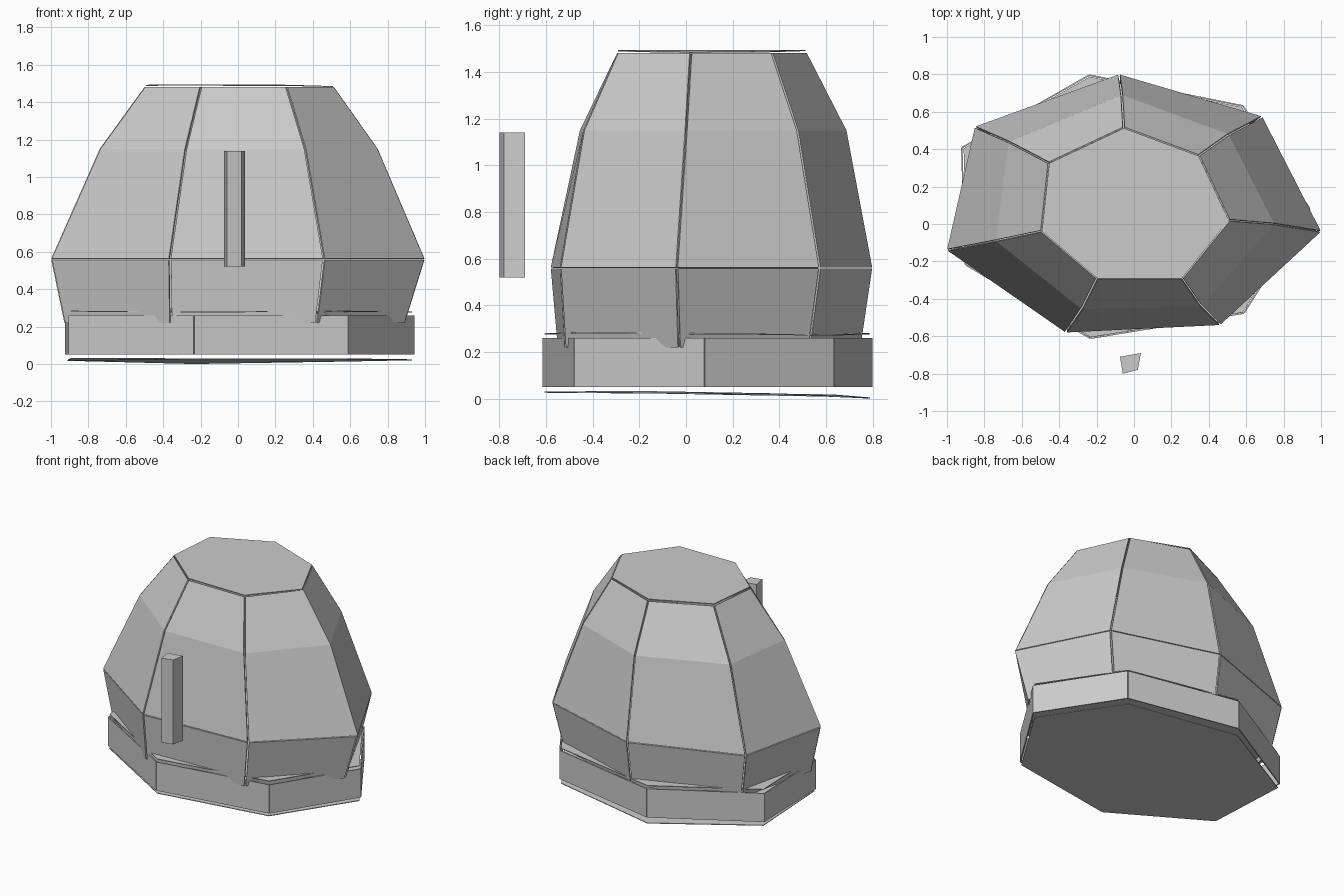
import bpy, bmesh

if "Cube" in bpy.data.objects:
    bpy.data.objects.remove(bpy.data.objects["Cube"])

grey = bpy.data.materials.new("plain grey")
grey.diffuse_color = (0.6, 0.6, 0.6, 1)
grey.use_nodes = True
grey.node_tree.nodes["Principled BSDF"].inputs["Base Color"].default_value = grey.diffuse_color

# Seven-sided outlines, counter-clockwise seen from above
HEM = [(-.93, -.13), (-.36, -.55), (.42, -.52), (.895, -.03), (.62, .53), (-.08, .75), (-.79, .48)]
WAIST = [(-1, -.14), (-.365, -.58), (.46, -.54), (1, -.04), (.685, .575), (-.08, .80), (-.85, .52)]
SHOULDER = [(-.74, -.09), (-.28, -.455), (.36, -.44), (.75, 0), (.505, .48), (-.065, .69), (-.67, .44)]
CROWN = [(-.50, -.04), (-.20, -.295), (.26, -.295), (.515, .02), (.35, .37), (-.055, .52), (-.46, .33)]
BASE = [(-.905, -.22), (-.235, -.615), (.59, -.48), (.945, .08), (.585, .635), (-.24, .80), (-.925, .41)]


def make(name, faces, thickness=0):
    """Object from separate faces, each given as a list of points."""
    bm = bmesh.new()
    for pts in faces:
        bm.faces.new([bm.verts.new(p) for p in pts])
    me = bpy.data.meshes.new(name)
    bm.to_mesh(me)
    bm.free()
    me.materials.append(grey)
    ob = bpy.data.objects.new(name, me)
    bpy.context.collection.objects.link(ob)
    if thickness:
        mod = ob.modifiers.new("thickness", 'SOLIDIFY')
        mod.thickness = thickness
        mod.offset = -1
    return ob


def panels(name, low, high, z0, z1, gap, thickness=0.008):
    """A ring of separate flat panels with a narrow slit at each corner."""
    faces = []
    n = len(low)

    def inset(a, b, z):
        dx, dy = b[0] - a[0], b[1] - a[1]
        k = gap / (dx * dx + dy * dy) ** .5
        return ((a[0] + dx * k, a[1] + dy * k, z), (b[0] - dx * k, b[1] - dy * k, z))

    for i in range(n):
        j = (i + 1) % n
        a, b = inset(low[i], low[j], z0)
        d, c = inset(high[i], high[j], z1)
        faces.append([a, b, c, d])
    return make(name, faces, thickness)


def plate(name, outline, heights, scale=1.0, thickness=0.005):
    return make(name, [[(x * scale, y * scale, z) for (x, y), z in zip(outline, heights)]], thickness)


# Shell: three rows of leaning panels and a lid
panels("skirt_panels", HEM, WAIST, .22, .557, .007)
panels("wall_panels", WAIST, SHOULDER, .563, 1.15, .006)
panels("shoulder_panels", SHOULDER, CROWN, 1.15, 1.482, .006)
plate("lid", CROWN, [1.492, 1.495, 1.493, 1.486, 1.49, 1.495, 1.495], .985)

# Base: upright panels between two loose plates
panels("base_panels", BASE, BASE, .05, .26, .003)
plate("base_top_plate", BASE, [.285, .28, .285, .28, .275, .28, .285], .985)
plate("base_bottom_plate", BASE, [.033, .03, .03, .025, .018, .005, .022], .985)

# Upright handle floating in front, narrower on its outer side
FOOT = [(-.06, -.80), (.02, -.78), (.037, -.69), (-.075, -.71)]
Z0, Z1 = .52, 1.14
sides = [[(*FOOT[i], Z0), (*FOOT[(i + 1) % 4], Z0), (*FOOT[(i + 1) % 4], Z1), (*FOOT[i], Z1)] for i in range(4)]
ends = [[(x, y, Z1) for x, y in FOOT], [(x, y, Z0) for x, y in reversed(FOOT)]]
make("handle", sides + ends)
